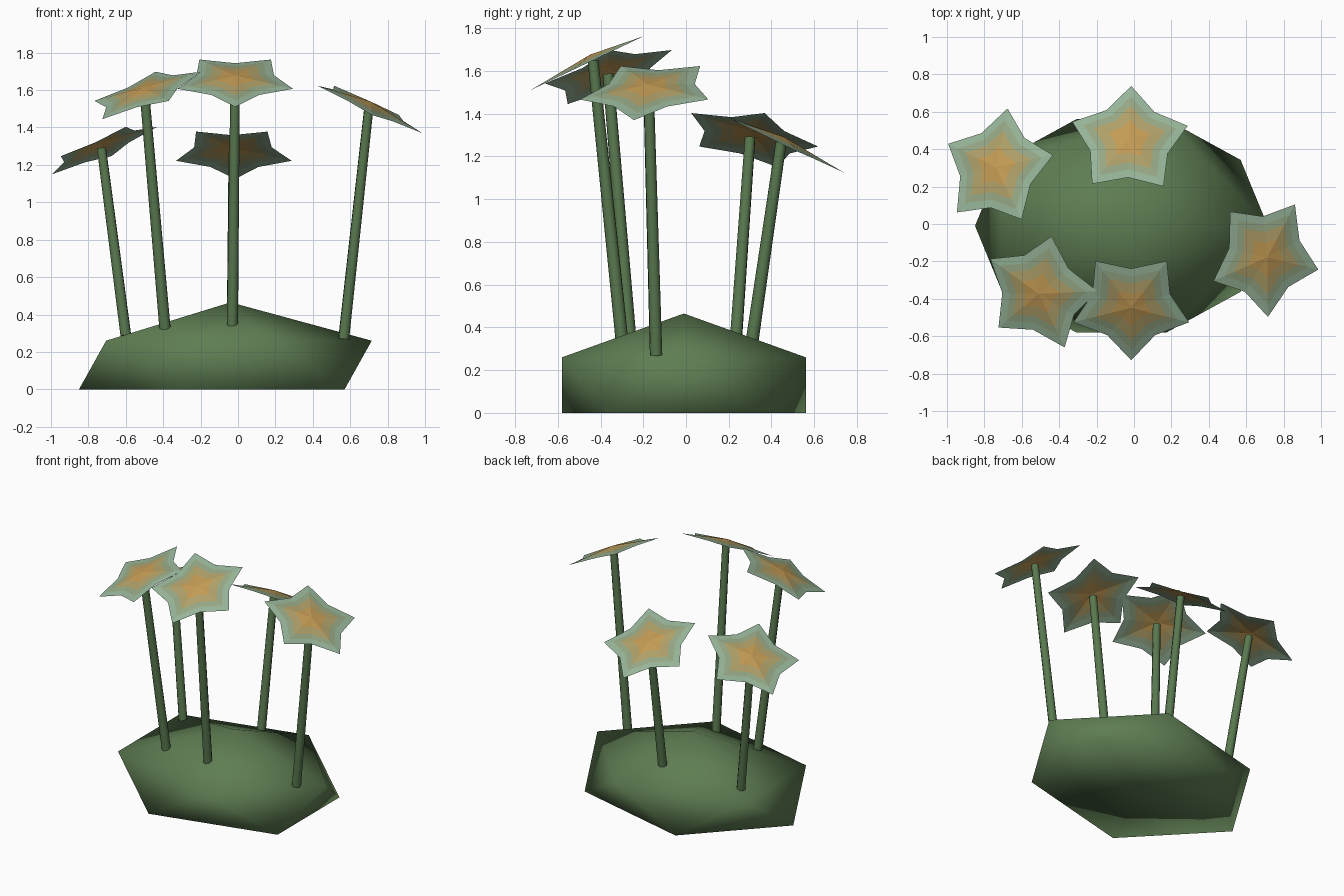
import bpy, bmesh, math
from mathutils import Vector, Matrix

if "Cube" in bpy.data.objects:
    bpy.data.objects.remove(bpy.data.objects["Cube"])


def material(name, rgb):
    m = bpy.data.materials.new(name)
    m.diffuse_color = (*rgb, 1)
    m.use_nodes = True
    m.node_tree.nodes["Principled BSDF"].inputs["Base Color"].default_value = m.diffuse_color
    return m


LEAF = material("leaf green", (0.112, 0.205, 0.085))
STEM = material("stem green", (0.10, 0.19, 0.078))
BANDS = [material("orange core", (0.55, 0.33, 0.09)),
         material("tan", (0.43, 0.35, 0.14)),
         material("sage", (0.30, 0.385, 0.23)),
         material("pale green", (0.31, 0.46, 0.32))]


def finish(name, bm, mats, smooth=True):
    bmesh.ops.recalc_face_normals(bm, faces=bm.faces)
    me = bpy.data.meshes.new(name)
    bm.to_mesh(me)
    bm.free()
    for m in mats:
        me.materials.append(m)
    for p in me.polygons:
        p.use_smooth = smooth
    ob = bpy.data.objects.new(name, me)
    bpy.context.collection.objects.link(ob)
    return ob


# Leafy mound: twisted pentagon drum with a pointed top and flat bottom
bm = bmesh.new()


def pentagon(cx, start, z):
    return [bm.verts.new((cx + 0.785 * math.cos(a), 0.6 * math.sin(a) - 0.01, z))
            for a in (start + i * math.tau / 5 for i in range(5))]


low = pentagon(-0.065, math.radians(36), 0)
high = pentagon(-0.07, 0, 0.26)
apex = bm.verts.new((-0.04, -0.01, 0.465))
under = bm.verts.new((-0.065, -0.01, 0))
for i in range(5):
    j = (i + 1) % 5
    bm.faces.new((high[i], high[j], apex))
    bm.faces.new((low[j], low[i], under))
    bm.faces.new((low[i], high[j], high[i]))
    bm.faces.new((low[i], low[j], high[j]))
finish("leafy_mound", bm, [LEAF])


# Round stem between two points
def stem(name, a, b, r=0.03):
    a, b = Vector(a), Vector(b)
    d = b - a
    bm = bmesh.new()
    bmesh.ops.create_cone(bm, cap_ends=True, segments=8, radius1=r, radius2=r * 0.85,
                          depth=d.length)
    bm.transform(Matrix.Translation((a + b) / 2) @
                 d.to_track_quat('Z', 'Y').to_matrix().to_4x4())
    ob = finish(name, bm, [STEM])
    bpy.context.view_layer.objects.active = ob
    ob.select_set(True)
    bpy.ops.object.shade_smooth_by_angle(angle=math.radians(60))
    ob.select_set(False)


# Shallow star blossom with concentric colour bands, leaning outward
def blossom(name, centre, heading, tilt=25.5):
    bm = bmesh.new()
    mid = bm.verts.new((0, 0, 0.03))
    prev = None
    for band, s in enumerate((0.36, 0.62, 0.80, 1.0)):
        ring = []
        for k in range(10):
            r = s * (0.325 if k % 2 == 0 else 0.218)
            a = k * math.pi / 5
            ring.append(bm.verts.new((r * math.cos(a), r * math.sin(a), 0.03 * (1 - s))))
        for k in range(10):
            n = (k + 1) % 10
            corners = (prev[k], ring[k], ring[n], prev[n]) if prev else (mid, ring[k], ring[n])
            bm.faces.new(corners).material_index = band
        prev = ring
    bm.transform(Matrix.Translation(centre) @
                 Matrix.Rotation(math.radians(heading), 4, 'Z') @
                 Matrix.Rotation(math.radians(tilt), 4, 'Y'))
    ob = finish(name, bm, BANDS, smooth=False)
    if sum(p.normal.z for p in ob.data.polygons) < 0:
        ob.data.flip_normals()


# Stem foot, blossom centre, blossom heading in degrees
flowers = {
    "left_back": ((-0.60, 0.23, 0.29), (-0.73, 0.30, 1.29), 154),
    "back": ((-0.03, 0.31, 0.34), (-0.025, 0.445, 1.265), 88),
    "front": ((-0.03, -0.30, 0.34), (-0.015, -0.435, 1.65), 270),
    "left_front": ((-0.39, -0.26, 0.32), (-0.50, -0.365, 1.585), 220),
    "right": ((0.565, -0.14, 0.27), (0.70, -0.175, 1.51), -13.5),
}
for key, (foot, head, heading) in flowers.items():
    stem(key + "_stem", foot, head)
    blossom(key + "_blossom", head, heading)
